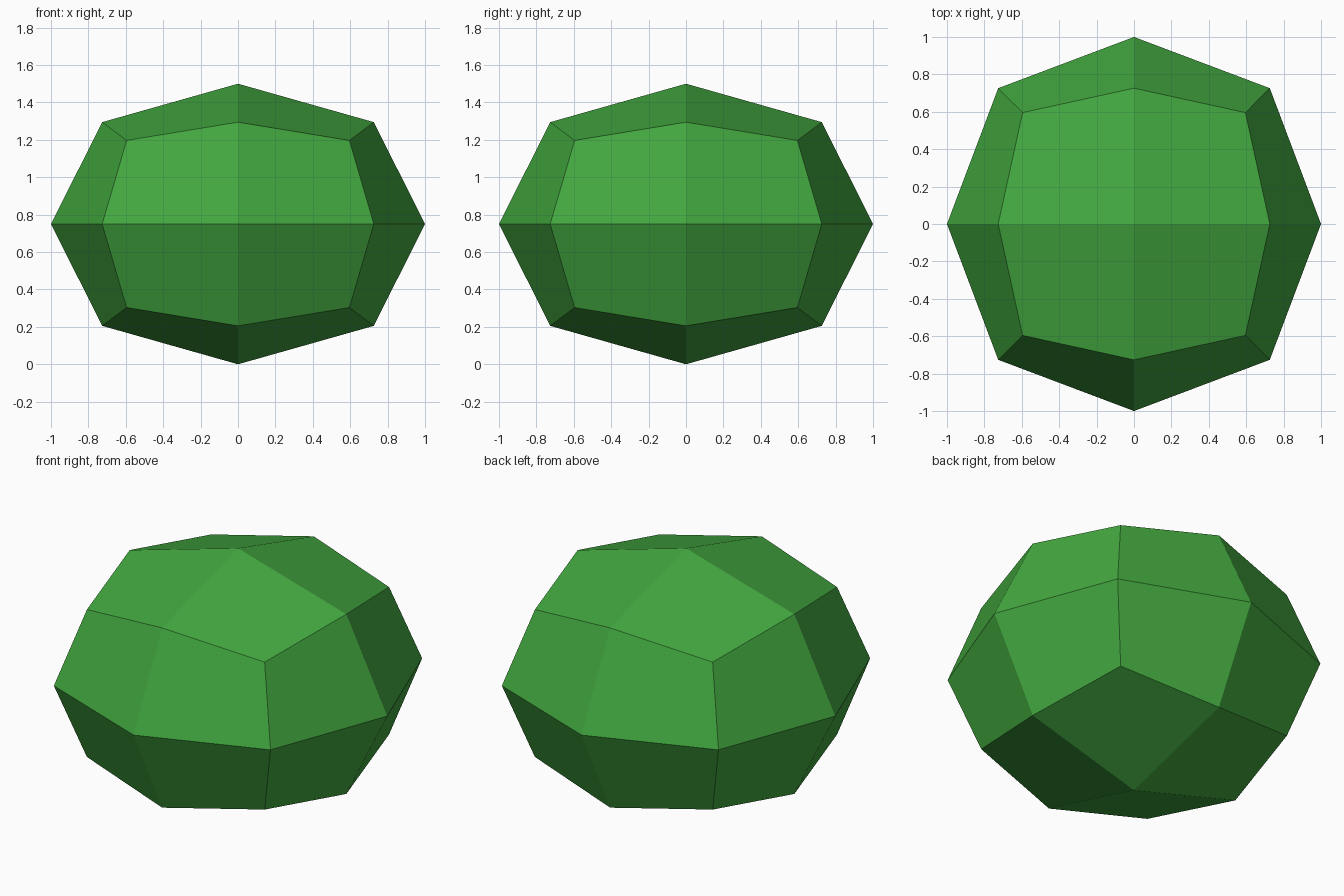
import bpy
import bmesh
from mathutils import Matrix

if "Cube" in bpy.data.objects:
    bpy.data.objects.remove(bpy.data.objects["Cube"])

# Leaf green colour
green = bpy.data.materials.new("leaf_green")
green.diffuse_color = (0.055, 0.39, 0.05, 1.0)
green.use_nodes = True
green.node_tree.nodes["Principled BSDF"].inputs["Base Color"].default_value = green.diffuse_color

# A box sized so that its once-subdivided smooth form is 2 x 2 x 1.5
fit = 2 * 324 / 272
mesh = bpy.data.meshes.new("bush")
bm = bmesh.new()
bmesh.ops.create_cube(bm, size=1.0, matrix=Matrix.Diagonal((fit, fit, fit * 0.75, 1.0)))
bm.to_mesh(mesh)
bm.free()
mesh.materials.append(green)

# Rounded, faceted bush standing on the ground
bush = bpy.data.objects.new("bush", mesh)
bush.location.z = 0.75
bpy.context.collection.objects.link(bush)
sub = bush.modifiers.new("rounding", 'SUBSURF')
sub.levels = sub.render_levels = 1
sub.use_limit_surface = True
